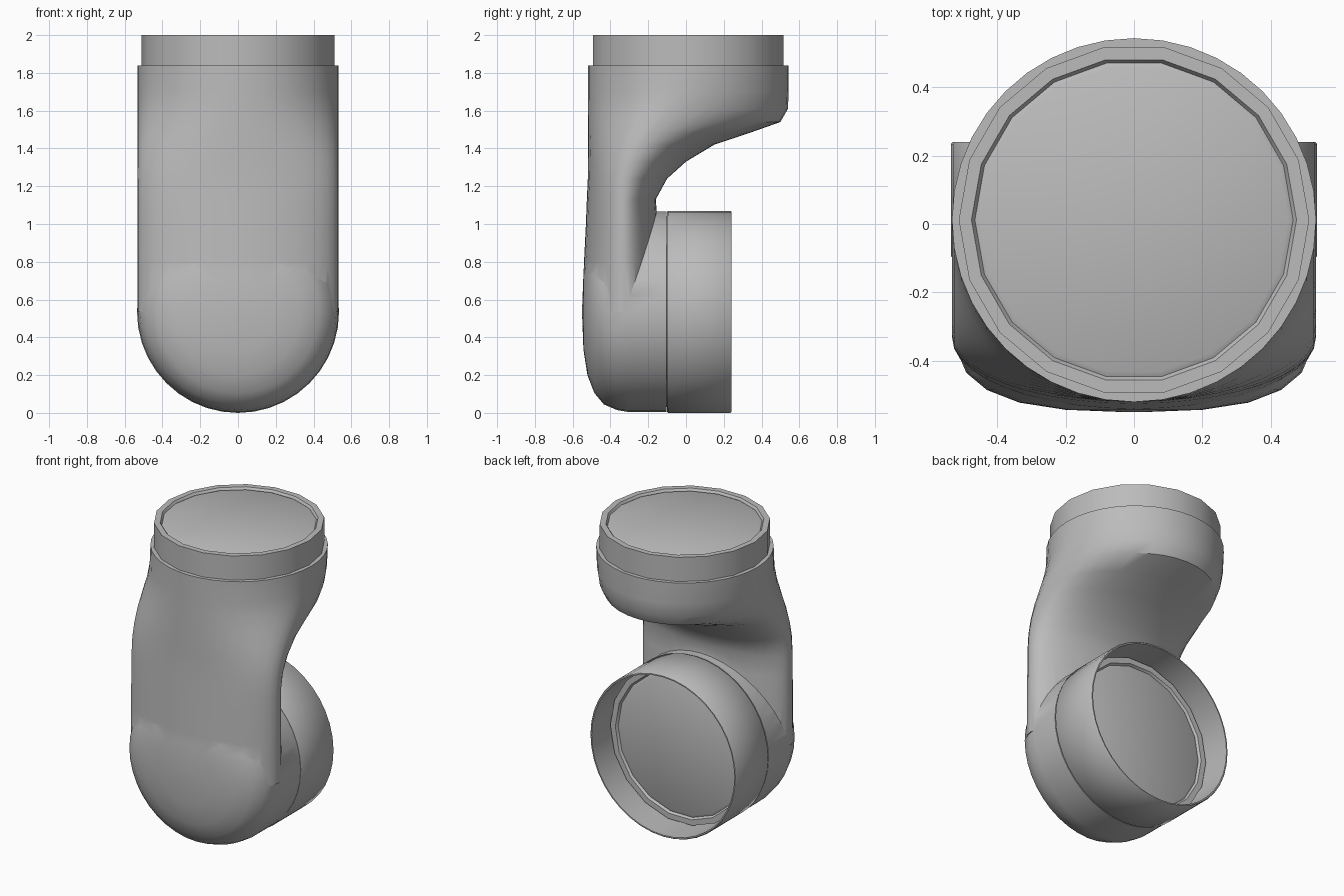
import bpy, bmesh, math
from mathutils import Matrix

cube = bpy.data.objects.get("Cube")
if cube:
    bpy.data.objects.remove(cube, do_unlink=True)

grey = bpy.data.materials.new("satin grey")
grey.use_nodes = True
colour = (0.5, 0.5, 0.5, 1)
grey.diffuse_color = colour
grey.node_tree.nodes["Principled BSDF"].inputs["Base Color"].default_value = colour


def loft(name, rings, matrix=Matrix(), closed=False):
    """Skin a list of equal-length rings; cap the ends or join them."""
    bm = bmesh.new()
    loops = [[bm.verts.new(matrix @ Matrix.Translation(p).to_translation()) for p in r] for r in rings]
    count = len(loops[0])
    pairs = list(zip(loops, loops[1:]))
    if closed:
        pairs.append((loops[-1], loops[0]))
    for low, high in pairs:
        for i in range(count):
            j = (i + 1) % count
            bm.faces.new((low[i], low[j], high[j], high[i]))
    if not closed:
        bm.faces.new(loops[0])
        bm.faces.new(loops[-1])
    bmesh.ops.recalc_face_normals(bm, faces=bm.faces)
    mesh = bpy.data.meshes.new(name)
    bm.to_mesh(mesh)
    bm.free()
    mesh.materials.append(grey)
    obj = bpy.data.objects.new(name, mesh)
    bpy.context.collection.objects.link(obj)
    return obj


def lathe(name, profile, matrix, sides, closed=False):
    """Turn (radius, height) pairs round the local z axis."""
    angles = [math.tau * i / sides for i in range(sides)]
    rings = [[(r * math.cos(a), r * math.sin(a), h) for a in angles] for r, h in profile]
    return loft(name, rings, matrix, closed)


def smooth(obj, degrees):
    bpy.ops.object.select_all(action='DESELECT')
    obj.select_set(True)
    bpy.context.view_layer.objects.active = obj
    bpy.ops.object.shade_smooth_by_angle(angle=math.radians(degrees))


# Socket axes: one points up, the other points back
up = Matrix.Translation((0, 0.012, 1.84))
back = Matrix.Translation((0, -0.1, 0.535)) @ Matrix.Rotation(-math.pi / 2, 4, 'X')

# Neck: height, front, widest line, back
sections = [
    (0.535, -0.55, -0.33, -0.13), (0.80, -0.54, -0.33, -0.14),
    (1.00, -0.53, -0.33, -0.15), (1.13, -0.525, -0.33, -0.16),
    (1.24, -0.52, -0.32, -0.10), (1.33, -0.52, -0.29, 0.00),
    (1.42, -0.52, -0.24, 0.15), (1.48, -0.52, -0.19, 0.33),
    (1.54, -0.52, -0.14, 0.50), (1.61, -0.52, -0.07, 0.54),
    (1.70, -0.52, -0.01, 0.543), (1.84, -0.52, 0.012, 0.543)]
rings = []
for z, front, mid, rear in sections:
    ring = []
    for i in range(40):
        a = math.tau * i / 40
        s = math.sin(a)
        depth = rear - mid if s > 0 else mid - front
        ring.append((0.532 * math.cos(a), mid + depth * s, z))
    rings.append(ring)
body = loft("elbow_body", rings)

# Round lower housing, merged into the neck
housing = lathe("lower_housing", [
    (0.02, -0.45), (0.2, -0.443), (0.335, -0.422), (0.43, -0.385), (0.49, -0.335),
    (0.52, -0.265), (0.531, -0.2), (0.531, -0.004)], back, 40)
union = body.modifiers.new("join housing", 'BOOLEAN')
union.operation = 'UNION'
union.solver = 'EXACT'
union.object = housing
bpy.context.view_layer.objects.active = body
bpy.ops.object.modifier_apply(modifier=union.name)
bpy.data.objects.remove(housing, do_unlink=True)
smooth(body, 35)

# Matching socket stubs with a shallow groove round each end disc
stub = [(0.512, -0.02), (0.512, 0.16), (0.475, 0.16), (0.465, 0.145), (0.45, 0.152)]
for name, axis in (("top_socket", up), ("rear_socket", back)):
    smooth(lathe(name, stub, axis, 18), 30)

# Thin sleeve round the rear socket
sleeve = lathe("rear_sleeve", [
    (0.522, 0.0), (0.53, 0.0), (0.535, 0.006), (0.535, 0.334), (0.53, 0.34),
    (0.522, 0.34)], back, 40, closed=True)
smooth(sleeve, 40)
